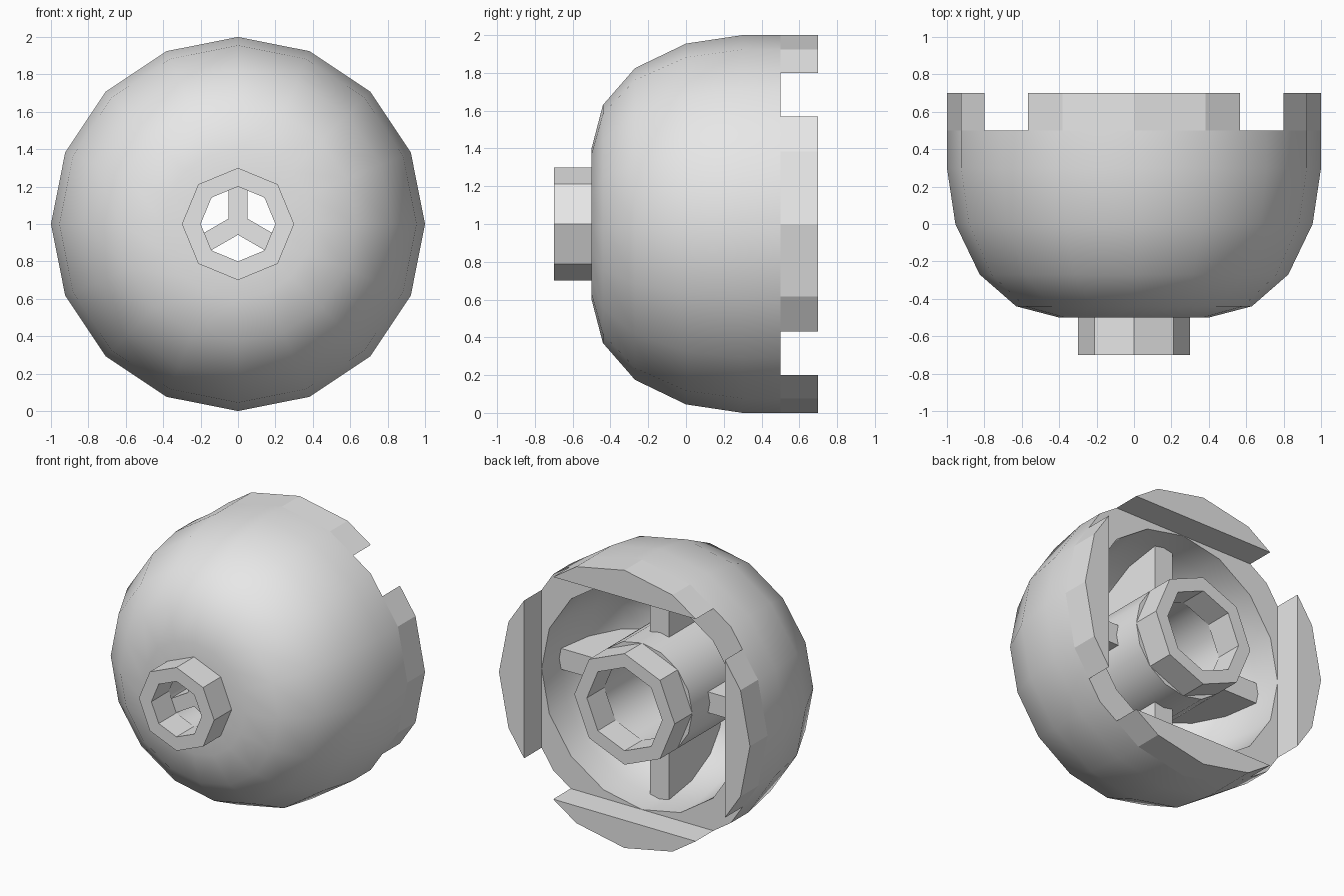
import bpy, bmesh, math
from mathutils import Matrix, Vector

cube = bpy.data.objects.get("Cube")
if cube:
    bpy.data.objects.remove(cube, do_unlink=True)

grey = bpy.data.materials.new("plain grey")
grey.use_nodes = True
colour = (0.8, 0.8, 0.8, 1)
grey.diffuse_color = colour
grey.node_tree.nodes["Principled BSDF"].inputs["Base Color"].default_value = colour


def finish(name, bm, smooth=False):
    bmesh.ops.recalc_face_normals(bm, faces=bm.faces)
    mesh = bpy.data.meshes.new(name)
    bm.to_mesh(mesh)
    bm.free()
    obj = bpy.data.objects.new(name, mesh)
    obj.location.z = 1
    obj.data.materials.append(grey)
    bpy.context.collection.objects.link(obj)
    if smooth:
        bpy.ops.object.select_all(action='DESELECT')
        obj.select_set(True)
        bpy.context.view_layer.objects.active = obj
        bpy.ops.object.shade_smooth_by_angle(angle=math.radians(35))
    return obj


def revolve(name, profile, sides, smooth=False):
    """Turn a closed (radius, y) profile around the y axis."""
    bm = bmesh.new()
    rings = []
    for i in range(sides):
        a = math.tau * i / sides
        rings.append([bm.verts.new((r * math.cos(a), y, r * math.sin(a)))
                      for r, y in profile])
    n = len(profile)
    for i in range(sides):
        p, q = rings[i], rings[(i + 1) % sides]
        for j in range(n):
            k = (j + 1) % n
            bm.faces.new((p[j], p[k], q[k], q[j]))
    return finish(name, bm, smooth)


def prism(name, points, direction, angle):
    """Extrude a flat polygon, then turn it around the y axis."""
    bm = bmesh.new()
    face = bm.faces.new([bm.verts.new(p) for p in points])
    new = bmesh.ops.extrude_face_region(bm, geom=[face], use_keep_orig=True)
    verts = [v for v in new["geom"] if isinstance(v, bmesh.types.BMVert)]
    bmesh.ops.translate(bm, verts=verts, vec=Vector(direction))
    bmesh.ops.rotate(bm, verts=bm.verts, cent=(0, 0, 0),
                     matrix=Matrix.Rotation(-angle, 3, 'Y'))
    return finish(name, bm)


# Hollow dome with its inner tube, as one turned profile
outer = [(1, 0.5), (1, 0.3), (0.955, 0), (0.825, -0.27), (0.63, -0.44), (0.4, -0.5)]
bore = [(0.2, -0.5), (0.2, -0.3), (0.3, -0.3), (0.3, 0.5), (0.4, 0.5), (0.4, -0.3)]
cavity = [(0.5, -0.28), (0.65, -0.17), (0.76, 0.04), (0.8, 0.3)]
revolve("dome_shell", outer + bore + cavity + [(0.8, 0.5)], 16, True)

# Eight-sided hollow peg in front and tube end at the back
revolve("front_peg", [(0.2, -0.7), (0.3, -0.7), (0.3, -0.5), (0.2, -0.5)], 8)
revolve("tube_end", [(0.3, 0.5), (0.4, 0.5), (0.4, 0.7), (0.3, 0.7)], 8)

# Four rim segments and four ribs between tube and shell
c, s = math.cos(math.pi / 8), math.sin(math.pi / 8)
segment = [(0.8, 0.5, z) for z in (-0.568, 0.568)]
segment += [(c, 0.5, s), (1, 0.5, 0), (c, 0.5, -s)]
half = 0.075
rib = [(0.38, 0.3, -half), (0.38, -0.31, -half)]
rib += [(r * 1.02, y, -half) for r, y in cavity]
for i in range(4):
    turn = i * math.pi / 2
    prism(f"rim_segment_{i + 1}", segment, (0, 0.2, 0), turn)
    prism(f"inner_rib_{i + 1}", rib, (0, 0, half * 2), turn)

# Three-armed spider inside the bore
for i in range(3):
    arm = [(0, -0.5, -0.05), (0.22, -0.5, -0.05), (0.22, -0.3, -0.05), (0, -0.3, -0.05)]
    prism(f"bore_arm_{i + 1}", arm, (0, 0, 0.1), math.pi / 2 + i * math.tau / 3)
